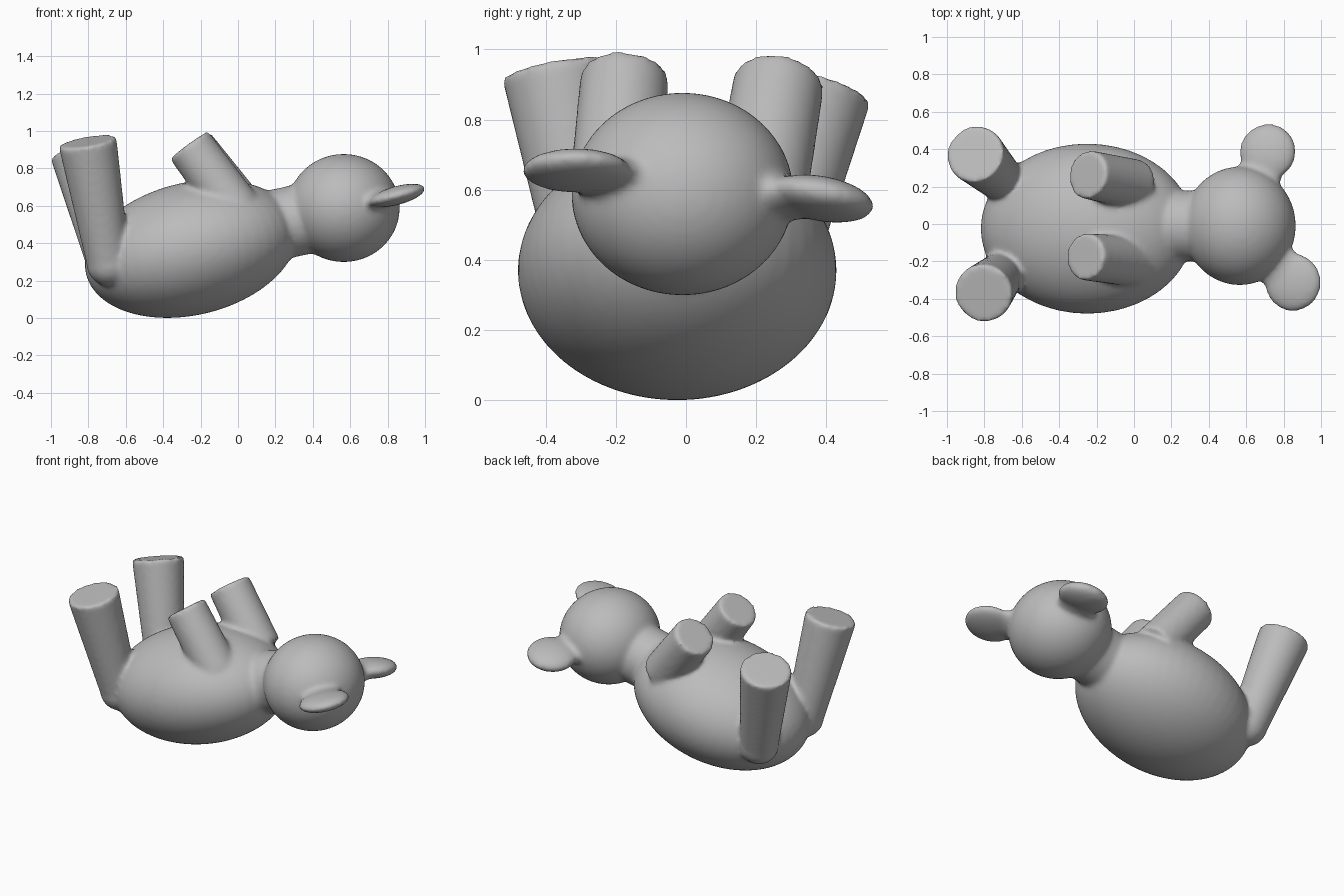
import bpy, bmesh, math
from mathutils import Matrix, Vector, Euler

if "Cube" in bpy.data.objects:
    bpy.data.objects.remove(bpy.data.objects["Cube"])

grey = bpy.data.materials.new("soft grey")
grey.diffuse_color = (0.5, 0.5, 0.5, 1)
grey.use_nodes = True
grey.node_tree.nodes["Principled BSDF"].inputs["Base Color"].default_value = grey.diffuse_color

bm = bmesh.new()


def blob(center, radii, tilt=(0, 0, 0)):
    """Ellipsoid, tilted by degrees about x, y, z."""
    rot = Euler([math.radians(a) for a in tilt]).to_matrix().to_4x4()
    m = Matrix.Translation(center) @ rot @ Matrix.Diagonal((*radii, 1))
    bmesh.ops.create_uvsphere(bm, u_segments=48, v_segments=32, radius=1, matrix=m)


def limb(base, tip, r_base, r_tip):
    """Tapered round limb with a flat end."""
    base, tip = Vector(base), Vector(tip)
    axis = tip - base
    rot = axis.to_track_quat('Z', 'Y').to_matrix().to_4x4()
    m = Matrix.Translation((base + tip) / 2) @ rot
    bmesh.ops.create_cone(bm, cap_ends=True, segments=32, radius1=r_base,
                          radius2=r_tip, depth=axis.length, matrix=m)


def ear(center, radius, thickness, tilt, head):
    """Flat round ear with a root reaching into the head."""
    c, h = Vector(center), Vector(head)
    blob(c, (radius, radius, thickness), tilt)
    blob(c.lerp(h, 0.3), (radius * 0.8, radius * 0.8, thickness), tilt)


# Torso, leaning up towards the neck
blob((-0.25, -0.025, 0.37), (0.58, 0.455, 0.354), (0, -13.5, 0))

# Head and neck
head = (0.565, -0.01, 0.588)
blob(head, (0.3, 0.317, 0.289))
limb((0.17, -0.01, 0.49), (0.4, -0.01, 0.54), 0.19, 0.19)

# Legs
limb((-0.69, -0.25, 0.28), (-0.805, -0.37, 0.945), 0.115, 0.157)
limb((-0.69, 0.22, 0.28), (-0.85, 0.375, 0.89), 0.115, 0.157)
# Feet joints sunk into the torso
for y in (-0.25, 0.22):
    blob((-0.69, y, 0.29), (0.12, 0.12, 0.12))

# Arms
limb((-0.01, -0.2, 0.58), (-0.262, -0.175, 0.925), 0.135, 0.126)
limb((0.01, 0.21, 0.58), (-0.25, 0.265, 0.91), 0.135, 0.13)

# Ears
ear((0.85, -0.312, 0.655), 0.156, 0.05, (0, -15, 0), head)
ear((0.715, 0.385, 0.575), 0.153, 0.06, (-10, -10, 0), head)

bmesh.ops.recalc_face_normals(bm, faces=bm.faces)
mesh = bpy.data.meshes.new("bear_skin")
bm.to_mesh(mesh)
bm.free()
mesh.materials.append(grey)
bear = bpy.data.objects.new("lying_bear", mesh)
bpy.context.collection.objects.link(bear)

# Fuse the parts into one skin and soften the joints
fuse = bear.modifiers.new("fuse", 'REMESH')
fuse.mode = 'VOXEL'
fuse.voxel_size = 0.014
fuse.use_smooth_shade = True
soften = bear.modifiers.new("soften", 'SMOOTH')
soften.factor = 0.5
soften.iterations = 10

bpy.context.view_layer.objects.active = bear
bear.select_set(True)
for name in ("fuse", "soften"):
    bpy.ops.object.modifier_apply(modifier=name)
bpy.ops.object.shade_smooth()
